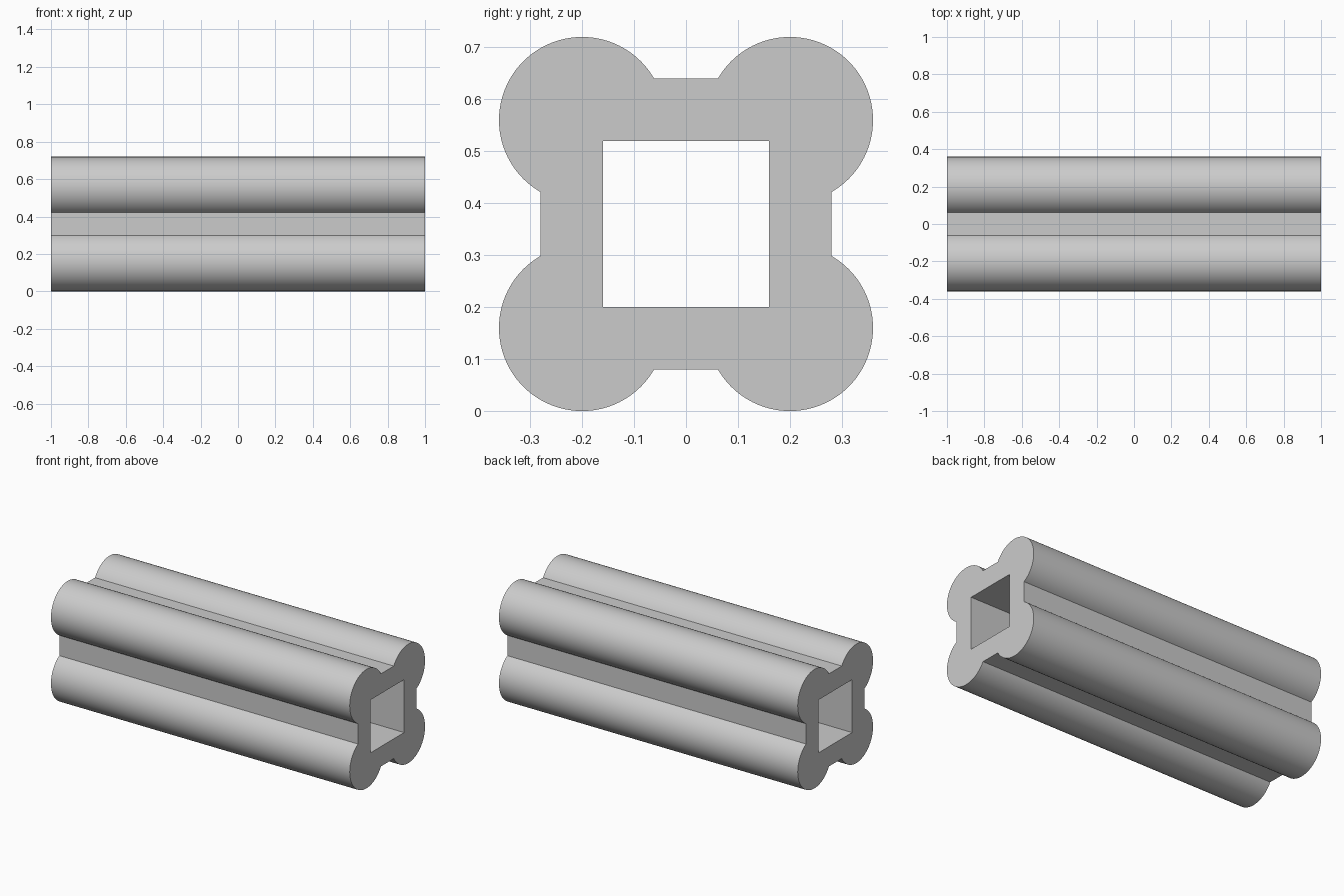
import bpy, bmesh
from math import cos, sin, pi, radians
from mathutils import Matrix, Vector

cube = bpy.data.objects.get("Cube")
if cube:
    bpy.data.objects.remove(cube, do_unlink=True)

HALF_LENGTH = 1.0
MID_Z = 0.36        # height of the bar's axis
LOBE_OFFSET = 0.20  # lobe centres, from the axis
LOBE_RADIUS = 0.16
BORE = 0.16         # half width of the square bore
STEPS = 56          # segments per lobe arc

grey = bpy.data.materials.new("light grey")
grey.use_nodes = True
colour = (0.6, 0.6, 0.6, 1)
grey.diffuse_color = colour
grey.node_tree.nodes["Principled BSDF"].inputs["Base Color"].default_value = colour

# One corner of the cross-section: a lobe arc running from flat to flat
arc = []
for i in range(STEPS + 1):
    a = radians(-60 + 210 * i / STEPS)
    arc.append(Vector((0, LOBE_OFFSET + LOBE_RADIUS * cos(a),
                       LOBE_OFFSET + LOBE_RADIUS * sin(a))))
bore_corner = Vector((0, BORE, BORE))

bm = bmesh.new()


def add_end(x):
    """Cap one end; return its outer and bore vertex rings."""
    place = Matrix.Translation((x, 0, MID_Z))
    lobes, inner = [], []
    for k in range(4):
        m = place @ Matrix.Rotation(k * pi / 2, 4, 'X')
        lobes.append([bm.verts.new(m @ p) for p in arc])
        inner.append(bm.verts.new(m @ bore_corner))
    for k in range(4):
        n = (k + 1) % 4
        bm.faces.new(lobes[k] + [inner[k]])
        bm.faces.new([lobes[k][-1], lobes[n][0], inner[n], inner[k]])
    return sum(lobes, []), inner


# Two end caps joined by the outer skin and the bore walls
for ring_a, ring_b in zip(add_end(-HALF_LENGTH), add_end(HALF_LENGTH)):
    for i in range(len(ring_a)):
        j = (i + 1) % len(ring_a)
        bm.faces.new((ring_a[i], ring_a[j], ring_b[j], ring_b[i]))

bmesh.ops.recalc_face_normals(bm, faces=bm.faces[:])
mesh = bpy.data.meshes.new("lobed_bar")
bm.to_mesh(mesh)
bm.free()
mesh.materials.append(grey)

bar = bpy.data.objects.new("lobed_bar", mesh)
bpy.context.collection.objects.link(bar)
bpy.ops.object.select_all(action='DESELECT')
bar.select_set(True)
bpy.context.view_layer.objects.active = bar
bpy.ops.object.shade_smooth_by_angle(angle=radians(30))
